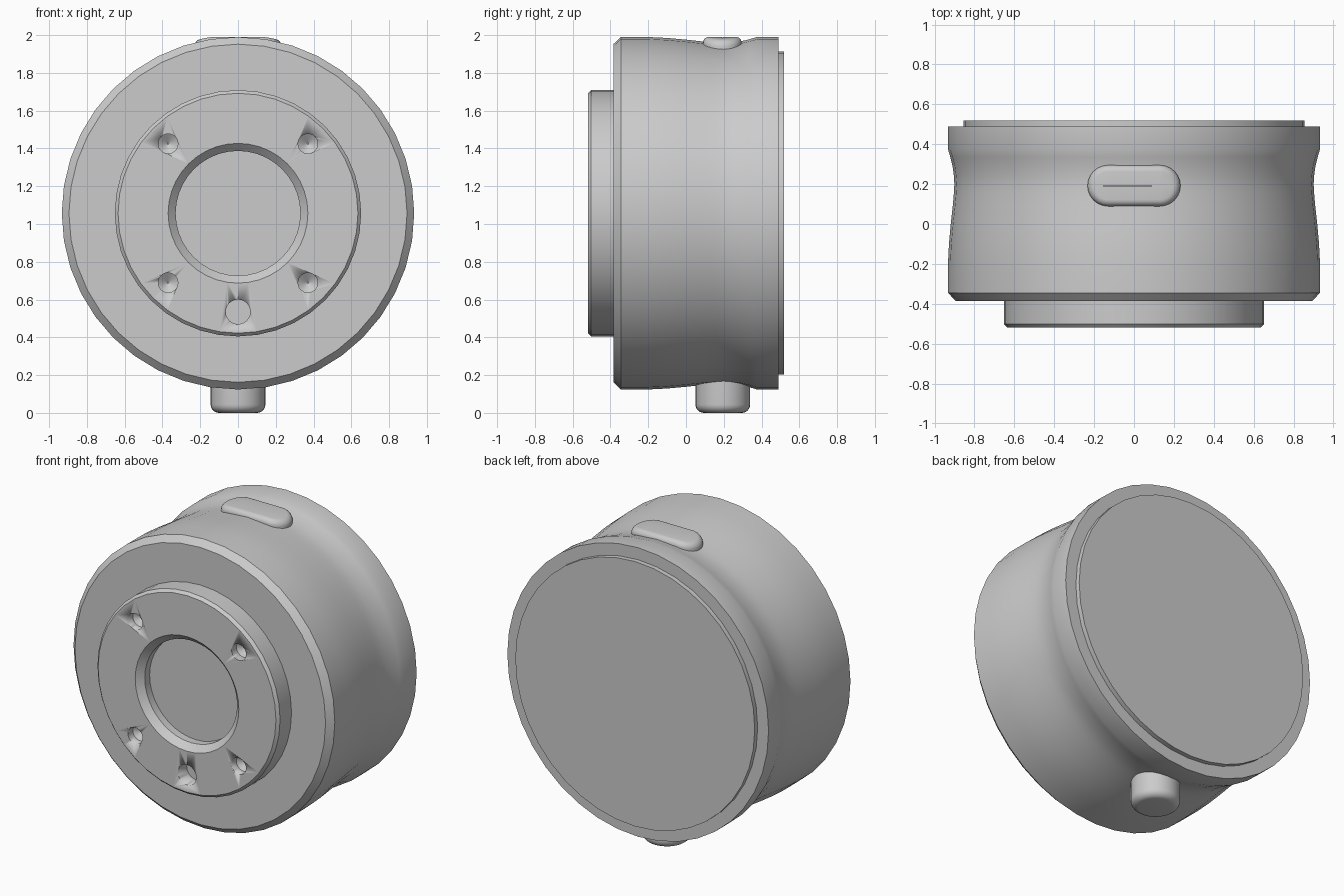
import bpy, bmesh, math
from mathutils import Matrix, Vector

if "Cube" in bpy.data.objects:
    bpy.data.objects.remove(bpy.data.objects["Cube"])

CZ = 1.057                                   # height of the main axis
ALONG_Y = Matrix.Rotation(-math.pi / 2, 4, 'X')   # local z -> world y


def finish(name, bm, angle=25):
    bmesh.ops.recalc_face_normals(bm, faces=bm.faces)
    me = bpy.data.meshes.new(name)
    bm.to_mesh(me)
    bm.free()
    ob = bpy.data.objects.new(name, me)
    bpy.context.collection.objects.link(ob)
    bpy.ops.object.select_all(action='DESELECT')
    ob.select_set(True)
    bpy.context.view_layer.objects.active = ob
    bpy.ops.object.shade_smooth_by_angle(angle=math.radians(angle))
    return ob


def loft(name, rings, matrix, angle=25):
    """Skin a stack of rings, capping both ends."""
    bm = bmesh.new()
    loops = [[bm.verts.new(matrix @ Vector(p)) for p in r] for r in rings]
    n = len(loops[0])
    for a, b in zip(loops, loops[1:]):
        for i in range(n):
            j = (i + 1) % n
            bm.faces.new((a[i], a[j], b[j], b[i]))
    bm.faces.new(loops[0])
    bm.faces.new(loops[-1])
    return finish(name, bm, angle)


def turned(name, profile, matrix, n=40, angle=25):
    """Revolve (radius, height) points around local z."""
    rings = [[(r * math.cos(2 * math.pi * i / n), r * math.sin(2 * math.pi * i / n), h)
              for i in range(n)] for r, h in profile]
    return loft(name, rings, matrix, angle)


axis = Matrix.Translation((0, 0, CZ)) @ ALONG_Y

# main housing: chamfered front edge, shallow waist, rear rim
turned("housing", [
    (.60, -.385), (.895, -.385), (.933, -.345), (.933, -.2), (.928, -.1), (.919, 0),
    (.908, .1), (.903, .16), (.901, .2), (.903, .24), (.910, .29), (.921, .335),
    (.933, .375), (.933, .49), (.80, .49)], axis)

# rear cover plate
turned("rear_cover", [(.855, .45), (.855, .52)], axis)

# front mounting boss with chamfered central recess
boss = turned("mounting_boss", [
    (.652, -.36), (.652, -.502), (.635, -.52), (.37, -.52), (.33, -.48), (.33, -.43)], axis)

# screw holes with drilled tips, and the larger locating hole
drill = [(.052, -.56), (.052, -.47), (.004, -.435)]
holes = [(x, z, drill) for x in (-.37, .37) for z in (-.368, .368)]
holes.append((0, -.522, [(.065, -.56), (.065, -.43)]))
for x, z, profile in holes:
    cutter = turned("hole_cutter", profile, Matrix.Translation((x, 0, CZ + z)) @ ALONG_Y, 24)
    cutter.hide_render = True
    mod = boss.modifiers.new("hole", 'BOOLEAN')
    mod.operation = 'DIFFERENCE'
    mod.solver = 'EXACT'
    mod.object = cutter
    bpy.context.view_layer.objects.active = boss
    bpy.ops.object.modifier_apply(modifier=mod.name)
    bpy.data.objects.remove(cutter, do_unlink=True)

# round bottom post
R, F = .145, .045
fillet = [(R - F + F * math.sin(a), F - F * math.cos(a))
          for a in [math.radians(15 * k) for k in range(7)]]
turned("bottom_post", fillet + [(R, .3)], Matrix.Translation((0, .195, 0)), 32)


# top button: pill outline, rounded rim, top curved to follow the housing
def pill(r, z):
    pts = []
    for side in (1, -1):
        for k in range(13):
            a = side * math.pi / 2 - math.pi / 2 * (1 + side) + math.pi * k / 12
            a = -math.pi / 2 + math.pi * k / 12 + (0 if side == 1 else math.pi)
            pts.append((side * .13 + r * math.cos(a), r * math.sin(a)))
    return [(x, y, z - x * x / 1.9) for x, y in pts]


R, F = .103, .033
rings = [pill(R, 1.85)]
rings += [pill(R - F + F * math.cos(a), 2 - F + F * math.sin(a))
          for a in [math.radians(15 * k) for k in range(7)]]
# narrow inner strip keeps the curved top clean
rings.append([(x, y * .02, 2 - x * x / 1.9) for x, y, z in rings[-1]])
loft("top_button", rings, Matrix.Translation((0, .192, 0)))
